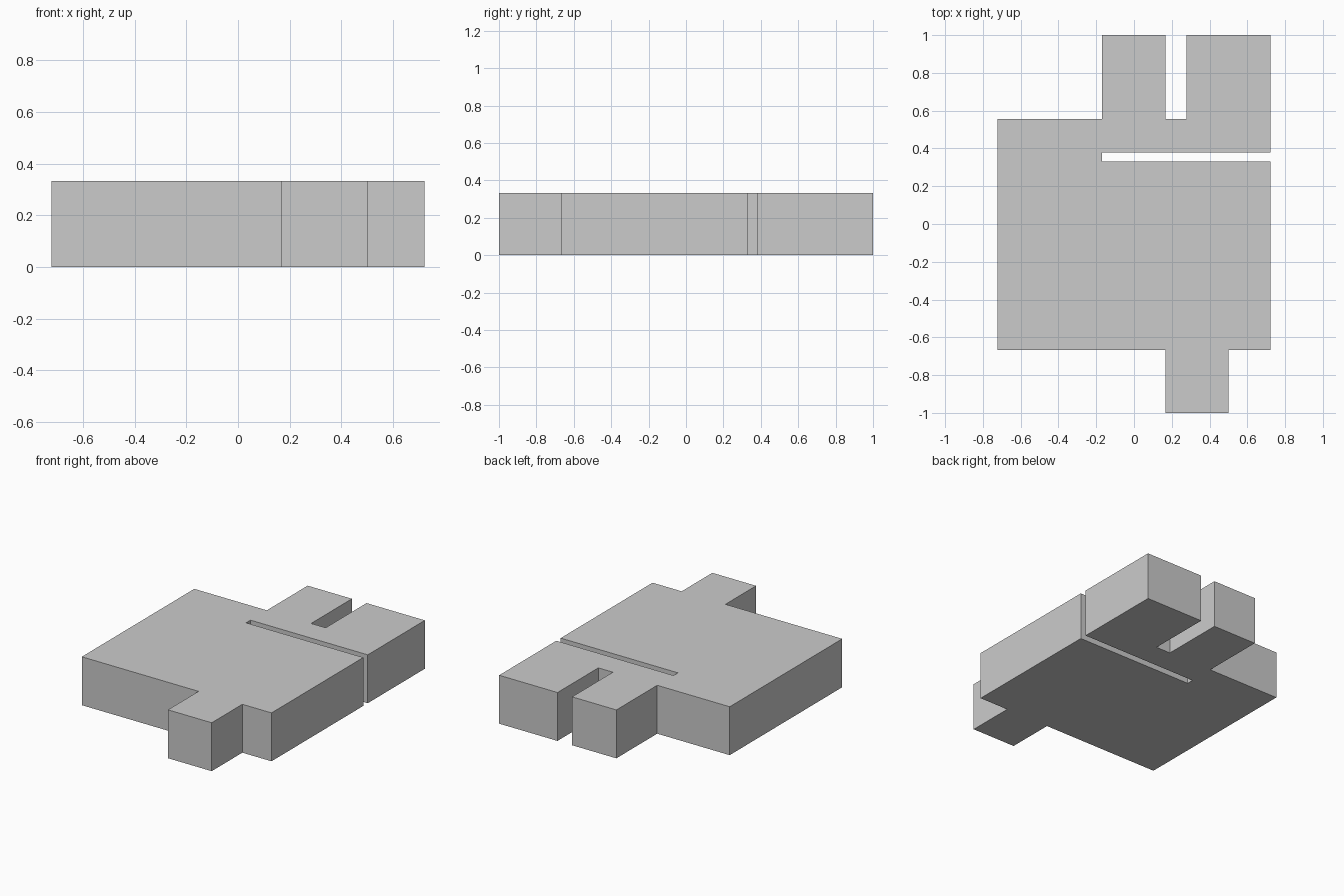
import bpy, bmesh

if "Cube" in bpy.data.objects:
    bpy.data.objects.remove(bpy.data.objects["Cube"])

HEIGHT = 0.333

# Plan outline, counter-clockwise: front tab, side slot, two rear tabs
outline = [
    (-0.722, -0.667), (0.167, -0.667),
    (0.167, -1.0), (0.5, -1.0), (0.5, -0.667),       # front tab
    (0.722, -0.667),
    (0.722, 0.331), (-0.17, 0.331), (-0.17, 0.379), (0.722, 0.379),  # slot
    (0.722, 1.0), (0.278, 1.0), (0.278, 0.556),      # wide rear tab
    (0.167, 0.556), (0.167, 1.0), (-0.17, 1.0), (-0.17, 0.556),  # narrow rear tab
    (-0.722, 0.556),
]

# Extrude the outline into a solid plate
bm = bmesh.new()
base = bm.faces.new([bm.verts.new((x, y, 0)) for x, y in outline])
result = bmesh.ops.extrude_face_region(bm, geom=[base], use_keep_orig=True)
top = [v for v in result["geom"] if isinstance(v, bmesh.types.BMVert)]
bmesh.ops.translate(bm, verts=top, vec=(0, 0, HEIGHT))
bmesh.ops.recalc_face_normals(bm, faces=bm.faces)

mesh = bpy.data.meshes.new("slotted_plate")
bm.to_mesh(mesh)
bm.free()
plate = bpy.data.objects.new("slotted_plate", mesh)
bpy.context.collection.objects.link(plate)
